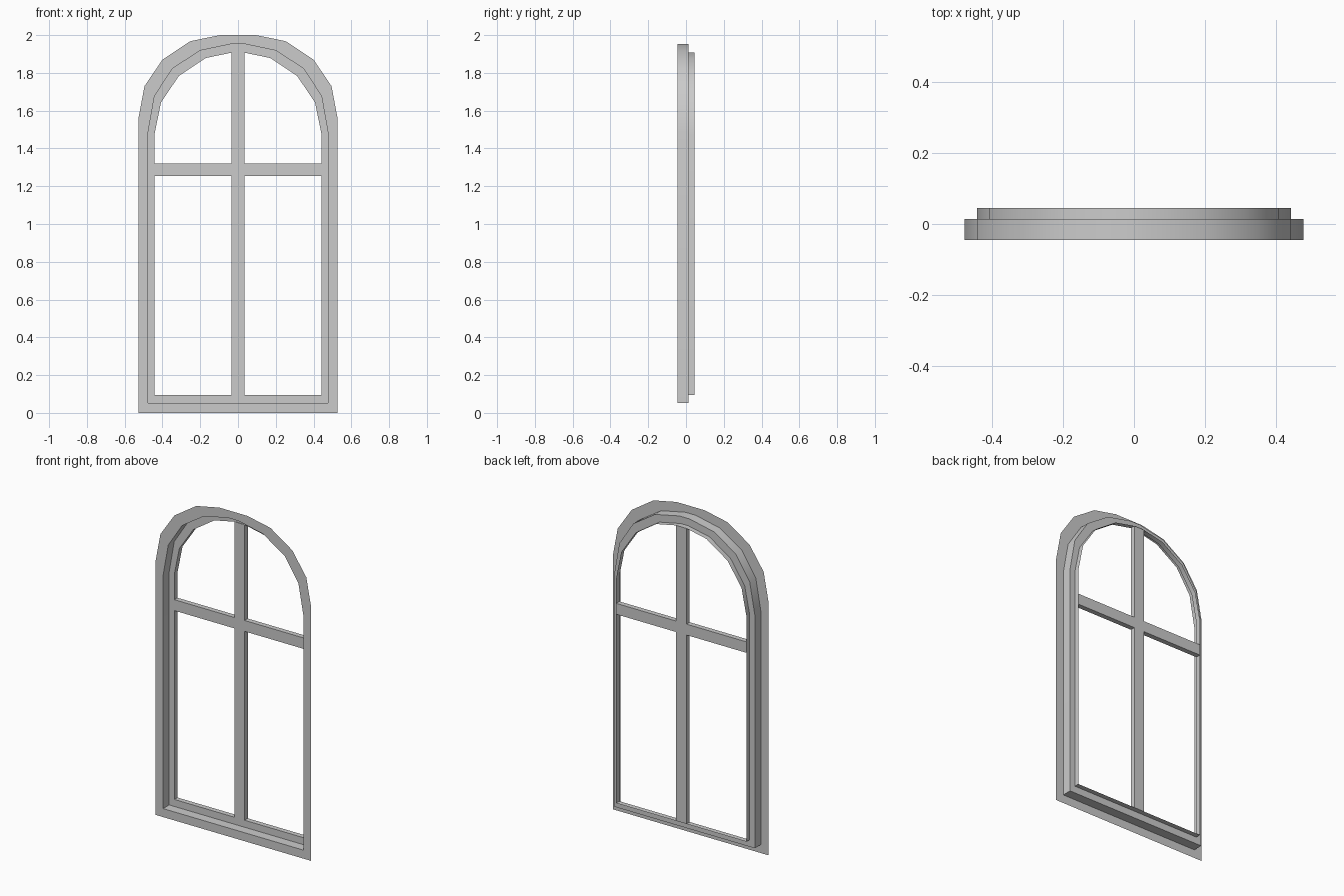
import bpy, bmesh, math

if "Cube" in bpy.data.objects:
    bpy.data.objects.remove(bpy.data.objects["Cube"])

Y_FRONT, Y_STEP, Y_BACK = -0.045, 0.014, 0.045


def finish(name, bm):
    mesh = bpy.data.meshes.new(name)
    bm.to_mesh(mesh)
    bm.free()
    ob = bpy.data.objects.new(name, mesh)
    bpy.context.collection.objects.link(ob)
    return ob


def ring(bm, half, y):
    """Closed loop of vertices: right half going up, then its mirror going down."""
    pts = half + [(-x, z) for x, z in reversed(half)]
    return [bm.verts.new((x, y, z)) for x, z in pts]


def box(name, x0, x1, z0, z1):
    bm = bmesh.new()
    bmesh.ops.create_cube(bm, size=1)
    for v in bm.verts:
        v.co.x = x0 if v.co.x < 0 else x1
        v.co.y = Y_STEP if v.co.y < 0 else Y_BACK
        v.co.z = z0 if v.co.z < 0 else z1
    return finish(name, bm)


# Right halves of the three arched outlines, bottom corner to top
outer = [(0.528, 0), (0.528, 1.555), (0.495, 1.73), (0.40, 1.87), (0.252, 1.968), (0.095, 2.0)]
middle = [(0.477, 0.052), (0.477, 1.48), (0.442, 1.677), (0.348, 1.822), (0.201, 1.918), (0.035, 1.953)]
inner = [(0.442, 0.095), (0.442, 1.475), (0.408, 1.643), (0.313, 1.784), (0.17, 1.879), (0.025, 1.909)]

# Stepped frame: front flange, reveal, step face, sash wall (open shell)
bm = bmesh.new()
rings = [ring(bm, outer, Y_FRONT), ring(bm, middle, Y_FRONT), ring(bm, middle, Y_STEP),
         ring(bm, inner, Y_STEP), ring(bm, inner, Y_BACK)]
for a, b in zip(rings, rings[1:]):
    n = len(a)
    for j in range(n):
        k = (j + 1) % n
        bm.faces.new((a[j], a[k], b[k], b[j]))
frame = finish("arched_frame", bm)
bpy.context.view_layer.objects.active = frame
frame.select_set(True)
bpy.ops.object.shade_smooth_by_angle(angle=math.radians(30))

# Glazing bars
box("vertical_bar", -0.035, 0.035, 0.095, 1.907)
for side, x0, x1 in (("left", -0.442, -0.035), ("right", 0.035, 0.442)):
    box("crossbar_" + side, x0, x1, 1.253, 1.32)
